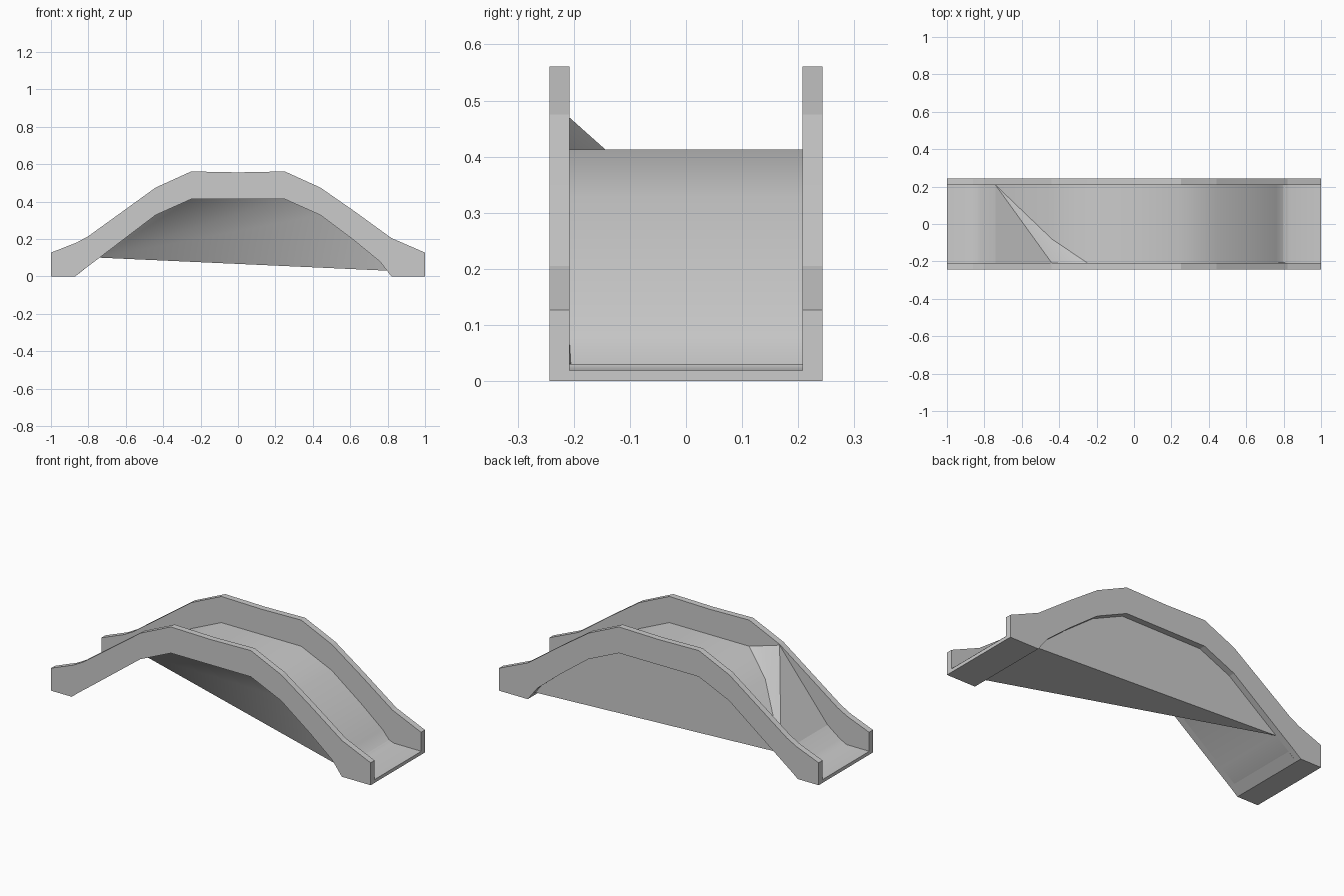
import bpy, bmesh

if "Cube" in bpy.data.objects:
    bpy.data.objects.remove(bpy.data.objects["Cube"])

# Side profile (x, z), left to right
TOP = [(-1, .127), (-.86, .182), (-.80, .215), (-.62, .345), (-.44, .475), (-.25, .561),
       (0, .556), (.25, .561), (.44, .475), (.62, .35), (.82, .205), (1, .127)]
BOTTOM = [(-1, 0), (-.87, 0), (-.82, .04), (-.74, .10), (-.44, .328), (-.25, .413),
          (.25, .413), (.44, .328), (.62, .193), (.76, .078), (.82, 0), (1, 0)]
DECK = [(-1, .02), (-.86, .02), (-.82, .04)] + BOTTOM[3:10] + [(.80, .03), (.83, .02), (1, .02)]
INNER, OUTER = .208, .243


def make(name, verts, faces, recalc=True):
    me = bpy.data.meshes.new(name)
    me.from_pydata(verts, [], faces)
    ob = bpy.data.objects.new(name, me)
    bpy.context.collection.objects.link(ob)
    if recalc:
        bm = bmesh.new()
        bm.from_mesh(me)
        bmesh.ops.recalc_face_normals(bm, faces=bm.faces)
        bm.to_mesh(me)
        bm.free()
    return ob


def prism(name, profile, y0, y1):
    n = len(profile)
    verts = [(x, y, z) for y in (y0, y1) for x, z in profile]
    faces = [list(range(n)), list(range(2 * n - 1, n - 1, -1))]
    faces += [[i, (i + 1) % n, n + (i + 1) % n, n + i] for i in range(n)]
    return make(name, verts, faces)


def smooth(ob, angle):
    bpy.ops.object.select_all(action='DESELECT')
    ob.select_set(True)
    bpy.context.view_layer.objects.active = ob
    bpy.ops.object.shade_smooth_by_angle(angle=angle)


# Two arched side rails
rail_profile = BOTTOM + TOP[::-1]
prism("front_rail", rail_profile, -OUTER, -INNER)
prism("back_rail", rail_profile, INNER, OUTER)

# Thin walkway between the rails
n = len(DECK)
deck = make("deck", [(x, y, z) for y in (-INNER, INNER) for x, z in DECK],
            [[i, i + 1, n + i + 1, n + i] for i in range(n - 1)], recalc=False)
smooth(deck, .8)

# Feet under each end of the walkway
prism("left_foot", [(-1, 0), (-.87, 0), (-.82, .039), (-.86, .019), (-1, .019)], -INNER, INNER)
prism("right_foot", [(.82, 0), (1, 0), (1, .019), (.83, .019), (.80, .029)], -INNER, INNER)

# Skewed infill below the arch: fan from one back corner around the arch edges
front = [(-.74, .10), (-.44, .47)] + BOTTOM[5:10] + [(.81, .03)]
back = [(.81, .03)] + BOTTOM[9:3:-1]
ring = [(x, -INNER, z) for x, z in front] + [(x, INNER, z) for x, z in back]
infill = make("arch_infill", [(-.74, INNER, .10)] + ring,
              [[0, i, i + 1] for i in range(1, len(ring))], recalc=False)
smooth(infill, .8)
